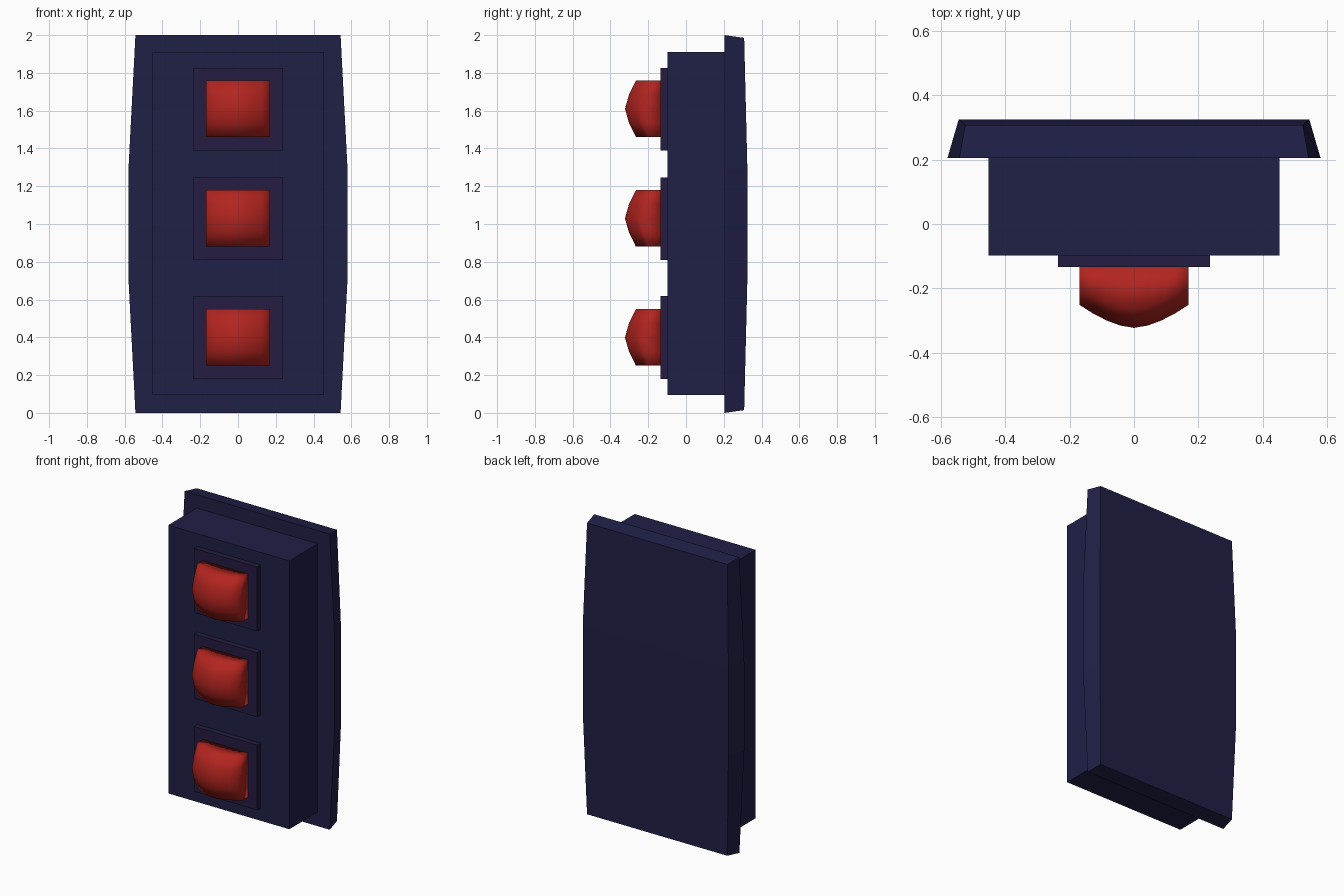
import bpy, bmesh

if "Cube" in bpy.data.objects:
    bpy.data.objects.remove(bpy.data.objects["Cube"])

def material(name, color):
    m = bpy.data.materials.new(name)
    m.diffuse_color = (*color, 1)
    m.use_nodes = True
    m.node_tree.nodes["Principled BSDF"].inputs["Base Color"].default_value = m.diffuse_color
    return m

navy = material("navy", (0.014, 0.014, 0.062))
plum = material("dark_plum", (0.018, 0.012, 0.052))
red = material("red", (0.45, 0.018, 0.014))

def finish(name, bm, mat, smooth=False):
    bmesh.ops.recalc_face_normals(bm, faces=bm.faces)
    me = bpy.data.meshes.new(name)
    bm.to_mesh(me)
    bm.free()
    me.materials.append(mat)
    for p in me.polygons:
        p.use_smooth = smooth
    ob = bpy.data.objects.new(name, me)
    bpy.context.collection.objects.link(ob)
    return ob

def box(name, x, y0, y1, z0, z1, mat):
    bm = bmesh.new()
    bmesh.ops.create_cube(bm, size=1)
    for v in bm.verts:
        v.co = (v.co.x * 2 * x, y0 + (v.co.y + 0.5) * (y1 - y0),
                z0 + (v.co.z + 0.5) * (z1 - z0))
    return finish(name, bm, mat)

# Back plate: four cross-sections lofted upward, (z front, z back, front x, back x, back y)
bm = bmesh.new()
rings = []
for zf, zb, xf, xb, yb in [(0, 0.015, 0.543, 0.525, 0.308), (0.71, 0.71, 0.58, 0.545, 0.325),
                           (1.29, 1.29, 0.58, 0.545, 0.325), (2, 1.985, 0.543, 0.525, 0.308)]:
    rings.append([bm.verts.new(c) for c in
                  ((-xf, 0.205, zf), (xf, 0.205, zf), (xb, yb, zb), (-xb, yb, zb))])
for a, b in zip(rings, rings[1:]):
    for i in range(4):
        j = (i + 1) % 4
        bm.faces.new((a[i], a[j], b[j], b[i]))
bm.faces.new(rings[0])
bm.faces.new(rings[-1])
finish("back_plate", bm, navy)

# Main housing
box("housing", 0.453, -0.098, 0.205, 0.095, 1.91, navy)

def button(name, zc):
    # Domed grid front, with its rim extruded back to the bezel
    bm = bmesh.new()
    bmesh.ops.create_grid(bm, x_segments=8, y_segments=4, size=1)
    for v in bm.verts:
        u, w = v.co.x, v.co.y
        y = -0.323 + 0.072 * abs(u) ** 1.65 + 0.058 * abs(w) ** 1.45
        v.co = (0.17 * u, y, zc + 0.15 * w)
    rim = [e for e in bm.edges if e.is_boundary]
    new = bmesh.ops.extrude_edge_only(bm, edges=rim)["geom"]
    for v in new:
        if isinstance(v, bmesh.types.BMVert):
            v.co.y = -0.134
    bmesh.ops.holes_fill(bm, edges=[e for e in bm.edges if e.is_boundary])
    finish(name, bm, red, smooth=True)

# Three buttons on square bezels
for label, z0, z1, zc in [("lower", 0.18, 0.62, 0.40), ("middle", 0.81, 1.245, 1.03),
                          ("upper", 1.39, 1.825, 1.61)]:
    box(label + "_bezel", 0.237, -0.134, -0.098, z0, z1, plum)
    button(label + "_button", zc)
